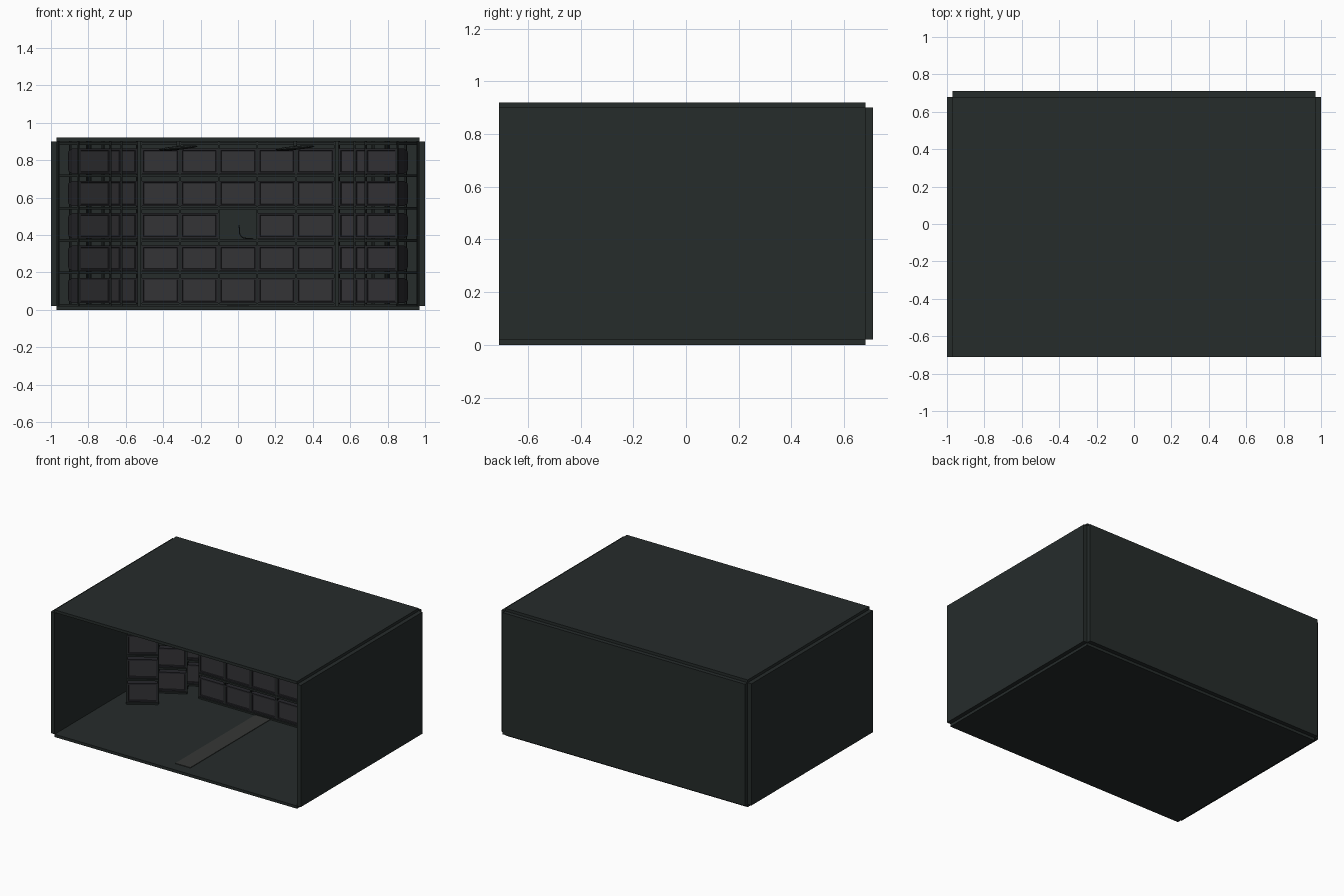
import bpy, bmesh, math
from mathutils import Matrix, Vector

if "Cube" in bpy.data.objects:
    bpy.data.objects.remove(bpy.data.objects["Cube"])


def mat(name, c):
    m = bpy.data.materials.new(name)
    m.diffuse_color = (*c, 1)
    m.use_nodes = True
    m.node_tree.nodes["Principled BSDF"].inputs["Base Color"].default_value = m.diffuse_color
    return m


WALL = mat("dark_wall", (.019, .025, .024))
STRIP = mat("carpet", (.036, .038, .036))
CASE = mat("casing", (.02, .02, .024))
GLASS = mat("screen_glass", (.034, .033, .037))
RACK = mat("rack_metal", (.017, .022, .021))


def finish(name, bm, mats):
    bmesh.ops.recalc_face_normals(bm, faces=bm.faces)
    me = bpy.data.meshes.new(name)
    bm.to_mesh(me)
    bm.free()
    for m in mats:
        me.materials.append(m)
    ob = bpy.data.objects.new(name, me)
    bpy.context.collection.objects.link(ob)
    return ob


def add_box(bm, lo, hi):
    lo, hi = Vector(lo), Vector(hi)
    bmesh.ops.create_cube(bm, size=1, matrix=Matrix.Translation((lo + hi) / 2)
                          @ Matrix.Diagonal((*(hi - lo), 1)))


def box(name, lo, hi, m):
    bm = bmesh.new()
    add_box(bm, lo, hi)
    return finish(name, bm, [m])


# Room shell, open at the front
box("floor", (-.97, -.71, 0), (.97, .68, .02), WALL)
box("ceiling", (-.97, -.71, .9), (.97, .68, .92), WALL)
box("back_wall", (-.97, .68, .02), (.97, .71, .9), WALL)
for s, n in ((-1, "left_wall"), (1, "right_wall")):
    box(n, (min(s * .97, s), -.71, .02), (max(s * .97, s), .68, .9), WALL)
box("floor_runner", (-.06, -.63, .02), (.06, .3, .024), STRIP)

ROW0, STEP, TV_H, TV_W = .035, .173, .135, .2


# Tube monitor: lofted casing with inset screen and bulged back
def monitor_mesh():
    bm = bmesh.new()
    rings = []
    for y, sc in ((0, 1), (.07, 1), (.09, .93), (.125, .84), (.155, .68), (.175, .45)):
        w, h = TV_W / 2 * sc, TV_H / 2 * sc
        rings.append([bm.verts.new((x, y, z + TV_H / 2))
                      for x, z in ((-w, -h), (w, -h), (w, h), (-w, h))])
    for a, b in zip(rings, rings[1:]):
        for i in range(4):
            j = (i + 1) % 4
            bm.faces.new((a[i], a[j], b[j], b[i]))
    front = bm.faces.new(rings[0])
    bm.faces.new(rings[-1])
    bmesh.ops.recalc_face_normals(bm, faces=bm.faces)
    bmesh.ops.inset_region(bm, faces=[front], thickness=.014, depth=0)
    bmesh.ops.inset_region(bm, faces=[front], thickness=.003, depth=-.006)
    front.material_index = 1
    ob = finish("monitor", bm, [CASE, GLASS])
    me = ob.data
    bpy.data.objects.remove(ob)
    return me


# Rack for one column: shelves and upright posts
def rack_mesh():
    bm = bmesh.new()
    for i in range(6):
        z = ROW0 + STEP * i
        add_box(bm, (-.103, -.005, z - .018), (.103, .2, z - .004))
    for x in (-.103, .103):
        for y in (0, .19):
            add_box(bm, (x - .004, y, .02), (x + .004, y + .01, .9))
    ob = finish("rack", bm, [RACK])
    me = ob.data
    bpy.data.objects.remove(ob)
    return me


MON, RCK = monitor_mesh(), rack_mesh()


def column(label, x, y, angle, skip=None):
    def place(name, me, z):
        ob = bpy.data.objects.new(name, me)
        ob.location = (x, y, z)
        ob.rotation_euler.z = angle
        bpy.context.collection.objects.link(ob)
    place(label + "_rack", RCK, 0)
    for r in range(5):
        if r != skip:
            place(f"{label}_monitor_{r}", MON, ROW0 + STEP * r)


# Front-facing bank, centre monitor missing
for c in range(5):
    column(f"centre_{c}", (c - 2) * .207, .29, 0, 2 if c == 2 else None)

# Angled side columns stepping back on each side
for s, n in ((-1, "left"), (1, "right")):
    for k, (x, y) in enumerate(((.765, 0), (.71, .25), (.63, .44))):
        column(f"{n}_{k}", s * x, y, -s * math.radians((34, 30, 26)[k]))


# Loose cable in the empty slot
cu = bpy.data.curves.new("loose_cable", "CURVE")
cu.dimensions = "3D"
cu.bevel_depth = .003
cu.bevel_resolution = 1
sp = cu.splines.new("BEZIER")
pts = ((.005, .5, .45), (.02, .42, .39), (.08, .36, .38))
sp.bezier_points.add(len(pts) - 1)
for bp, p in zip(sp.bezier_points, pts):
    bp.co = p
    bp.handle_left_type = bp.handle_right_type = "AUTO"
cu.materials.append(RACK)
bpy.context.collection.objects.link(bpy.data.objects.new("loose_cable", cu))

# Slim tilted ceiling lamps on stems
for n, x in (("left", -.32), ("right", .305)):
    bm = bmesh.new()
    bmesh.ops.create_uvsphere(bm, u_segments=16, v_segments=8, radius=1,
                              matrix=Matrix.Translation((x, .05, .865))
                              @ Matrix.Rotation(math.radians(-5), 4, "Y")
                              @ Matrix.Diagonal((.105, .05, .01, 1)))
    add_box(bm, (x - .008, .042, .868), (x + .008, .058, .9))
    finish(n + "_ceiling_lamp", bm, [RACK])
